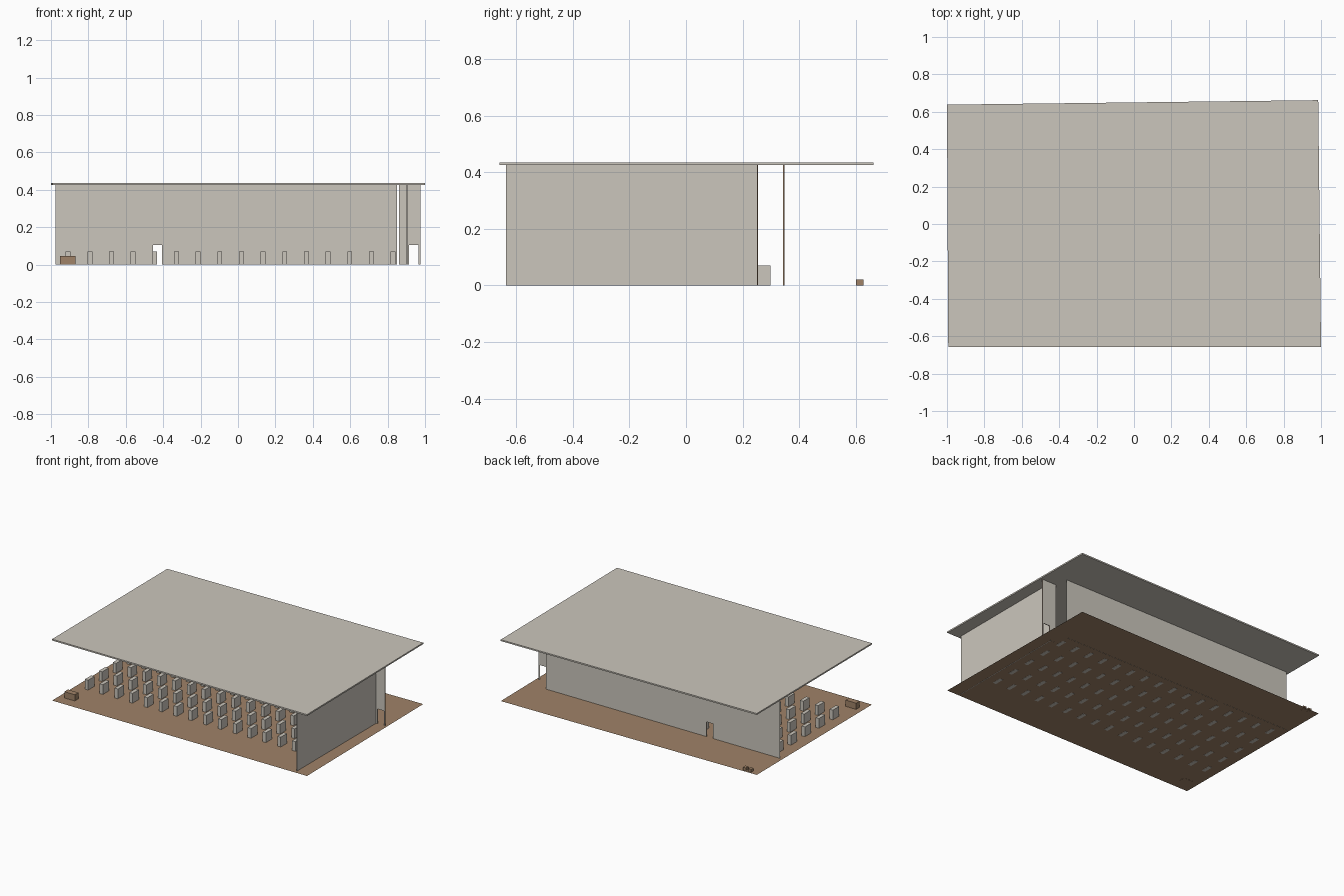
import bpy
import bmesh

if "Cube" in bpy.data.objects:
    bpy.data.objects.remove(bpy.data.objects["Cube"])


def material(name, rgb):
    m = bpy.data.materials.new(name)
    m.use_nodes = True
    colour = (*rgb, 1.0)
    m.diffuse_color = colour
    m.node_tree.nodes["Principled BSDF"].inputs["Base Color"].default_value = colour
    return m


STONE = material("warm_grey", (0.60, 0.565, 0.505))
BROWN = material("wood_brown", (0.35, 0.225, 0.137))


def finish(name, bm, *mats):
    bmesh.ops.recalc_face_normals(bm, faces=bm.faces)
    mesh = bpy.data.meshes.new(name)
    bm.to_mesh(mesh)
    bm.free()
    for m in mats:
        mesh.materials.append(m)
    obj = bpy.data.objects.new(name, mesh)
    bpy.context.collection.objects.link(obj)
    return obj


def extrude(name, points, offset, *mats, edge_rule=None):
    """Flat outline pushed along an offset; zero offset leaves a sheet."""
    bm = bmesh.new()
    face = bm.faces.new([bm.verts.new(p) for p in points])
    if any(offset):
        new = bmesh.ops.extrude_face_region(bm, geom=[face], use_keep_orig=True)["geom"]
        bmesh.ops.translate(bm, vec=offset,
                            verts=[g for g in new if isinstance(g, bmesh.types.BMVert)])
    bmesh.ops.recalc_face_normals(bm, faces=bm.faces)
    if edge_rule:
        for f in bm.faces:
            f.material_index = int(edge_rule(f))
    return finish(name, bm, *mats)


def box(name, x, y, z, mat):
    outline = [(x[0], y[0], z[0]), (x[1], y[0], z[0]), (x[1], y[1], z[0]), (x[0], y[1], z[0])]
    return extrude(name, outline, (0, 0, z[1] - z[0]), mat)


def door_wall(name, x0, x1, door0, door1, y):
    """Thin wall with a doorway notch and wooden edges."""
    outline = [(x0, 0), (door0, 0), (door0, DOOR), (door1, DOOR),
               (door1, 0), (x1, 0), (x1, WALL), (x0, WALL)]
    extrude(name, [(x, y - 0.002, z) for x, z in outline], (0, 0.004, 0),
            STONE, BROWN, edge_rule=lambda f: abs(f.normal.y) < 0.5)


WALL, DOOR = 0.425, 0.105
PLAN = [(-0.993, -0.658), (1.0, -0.658), (0.985, 0.662), (-1.0, 0.638)]

# Floor and roof share one slightly skewed plan
extrude("floor", [(x, y, 0.001) for x, y in PLAN], (0, 0, 0), BROWN)
extrude("roof", [(x, y, WALL) for x, y in PLAN], (0, 0, 0.01), STONE)

# Walls
door_wall("back_wall", -0.977, 0.85, -0.455, -0.405, 0.345)
door_wall("corner_wall", 0.862, 0.975, 0.915, 0.965, 0.252)
box("side_wall", (0.901, 0.905), (-0.636, 0.25), (0, WALL), STONE)

# Grid of standing blocks
for row in range(5):
    for col in range(16):
        x = -0.908 + col * 0.1158
        y = -0.36 + row * 0.156
        box(f"block_{row + 1}_{col + 1}", (x - 0.013, x + 0.013),
            (y - 0.035, y + 0.035), (0, 0.07), STONE)

# Desk at the front and two small stools at the back
box("desk", (-0.952, -0.87), (-0.58, -0.54), (0, 0.045), BROWN)
for i, x in enumerate((-0.937, -0.895)):
    box(f"stool_{i + 1}", (x - 0.012, x + 0.012), (0.6, 0.627), (0, 0.021), BROWN)
